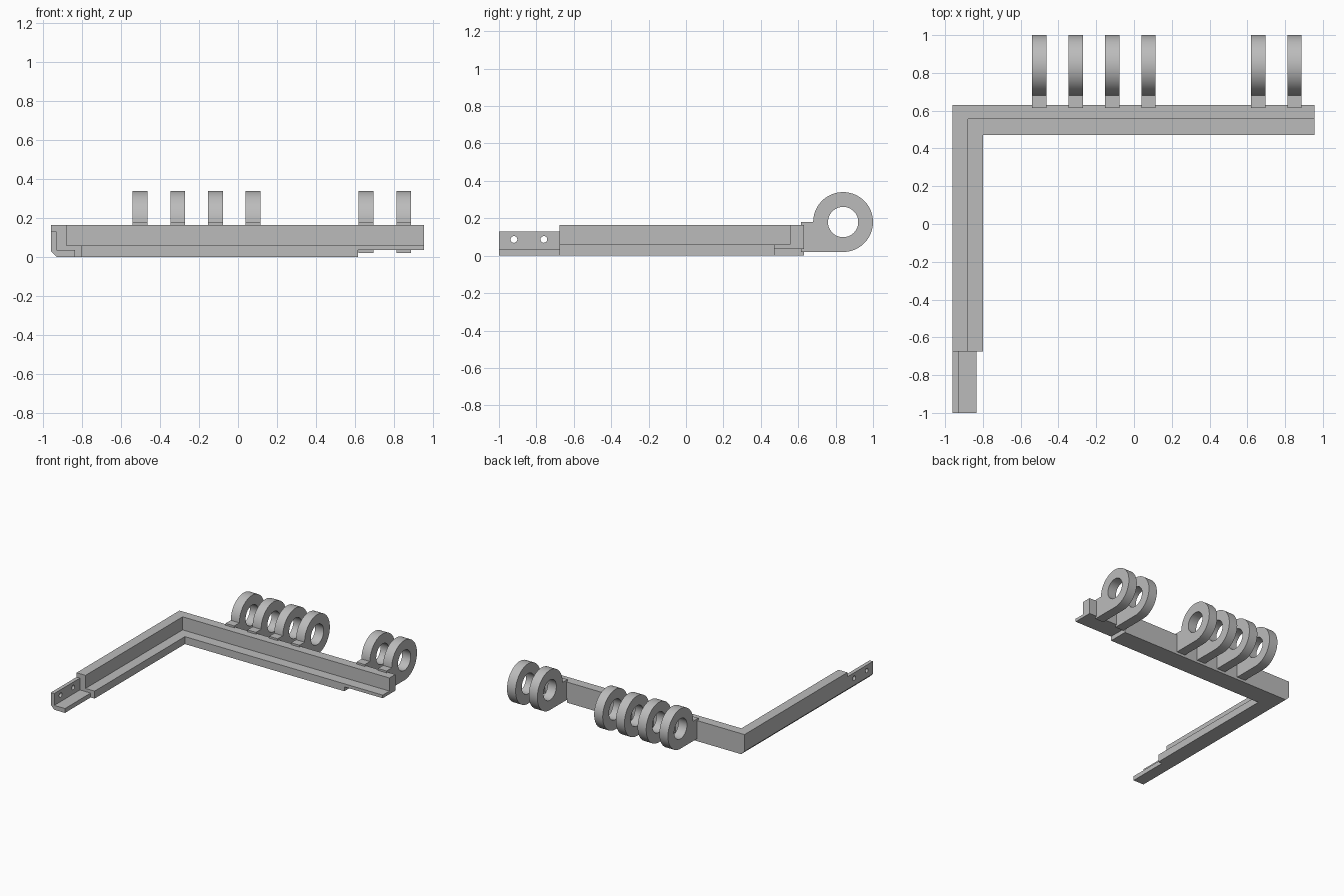
import bpy, bmesh, math
from mathutils import Vector

cube = bpy.data.objects.get("Cube")
if cube:
    bpy.data.objects.remove(cube, do_unlink=True)

grey = bpy.data.materials.new("plain grey")
grey.use_nodes = True
colour = (0.5, 0.5, 0.5, 1)
grey.diffuse_color = colour
grey.node_tree.nodes["Principled BSDF"].inputs["Base Color"].default_value = colour


def prism(name, profile, axis, start, end):
    """Extrude a profile along x (points are y, z) or along y (points are x, z)."""
    def place(p, t):
        return (t, p[0], p[1]) if axis == "x" else (p[0], t, p[1])
    bm = bmesh.new()
    face = bm.faces.new([bm.verts.new(place(p, start)) for p in profile])
    out = bmesh.ops.extrude_face_region(bm, geom=[face])
    verts = [v for v in out["geom"] if isinstance(v, bmesh.types.BMVert)]
    shift = Vector(place((0, 0), end - start))
    bmesh.ops.translate(bm, vec=shift, verts=verts)
    bmesh.ops.recalc_face_normals(bm, faces=bm.faces)
    mesh = bpy.data.meshes.new(name)
    bm.to_mesh(mesh)
    bm.free()
    mesh.materials.append(grey)
    obj = bpy.data.objects.new(name, mesh)
    bpy.context.collection.objects.link(obj)
    return obj


def combine(target, tool, operation):
    """Apply a boolean and remove the tool."""
    mod = target.modifiers.new("combine", "BOOLEAN")
    mod.operation, mod.solver, mod.object = operation, "EXACT", tool
    bpy.ops.object.select_all(action="DESELECT")
    bpy.context.view_layer.objects.active = target
    target.select_set(True)
    bpy.ops.object.modifier_apply(modifier=mod.name)
    bpy.data.objects.remove(tool, do_unlink=True)


def circle(cy, cz, r, n, first=0, last=360):
    angles = [math.radians(first + (last - first) * i / n) for i in range(n)]
    return [(cy + r * math.cos(a), cz + r * math.sin(a)) for a in angles]


def angle_section(edge, inward, wall, floor, height, thick):
    """L section: upright wall on the outer edge, floor reaching inward."""
    pts = [(0, 0), (floor, 0), (floor, thick), (wall, thick), (wall, height), (0, height)]
    return [(edge + inward * u, z) for u, z in pts]


# Corner frame: side arm joined to back beam
LEFT, RIGHT, BACK, ARM_END = -0.96, 0.955, 0.63, -0.675
frame = prism("corner_frame", angle_section(BACK, -1, 0.075, 0.16, 0.165, 0.06),
              "x", LEFT, RIGHT)
arm = prism("side_arm", angle_section(LEFT, 1, 0.08, 0.16, 0.165, 0.06),
            "y", ARM_END, BACK)
combine(frame, arm, "UNION")

# Raised underside at the free end of the beam
step = prism("step_cutter", [(0.4, -0.1), (0.7, -0.1), (0.7, 0.035), (0.4, 0.035)],
             "x", 0.615, 1.1)
combine(frame, step, "DIFFERENCE")

# Thin end tongue with two screw holes
tongue = prism("end_tongue", angle_section(LEFT, 1, 0.03, 0.125, 0.13, 0.035),
               "y", -1, ARM_END)
for y in (-0.92, -0.76):
    combine(tongue, prism("hole_cutter", circle(y, 0.087, 0.018, 24), "x", -1.1, -0.9),
            "DIFFERENCE")

# Bevel along the outer lower edge of arm and tongue
for part in (frame, tongue):
    bevel = prism("bevel_cutter", [(LEFT - 0.1, 0.13), (LEFT - 0.1, -0.1), (LEFT + 0.13, -0.1)],
                  "y", -1.1, 0.8)
    combine(part, bevel, "DIFFERENCE")

# Hinge knuckles: round eye on a square foot
CY, CZ, R = 0.84, 0.18, 0.16
outline = [(0.615, CZ), (0.615, CZ - R)] + circle(CY, CZ, R, 48, -90, 180) + [(CY - R, CZ)]
for i, x in enumerate((-0.502, -0.309, -0.116, 0.077, 0.657, 0.85)):
    knuckle = prism(f"hinge_knuckle_{i + 1}", outline, "x", x - 0.038, x + 0.038)
    combine(knuckle, prism("bore_cutter", circle(CY, CZ, 0.081, 48), "x", x - 0.1, x + 0.1),
            "DIFFERENCE")
    bpy.ops.object.shade_smooth_by_angle(angle=math.radians(30))
